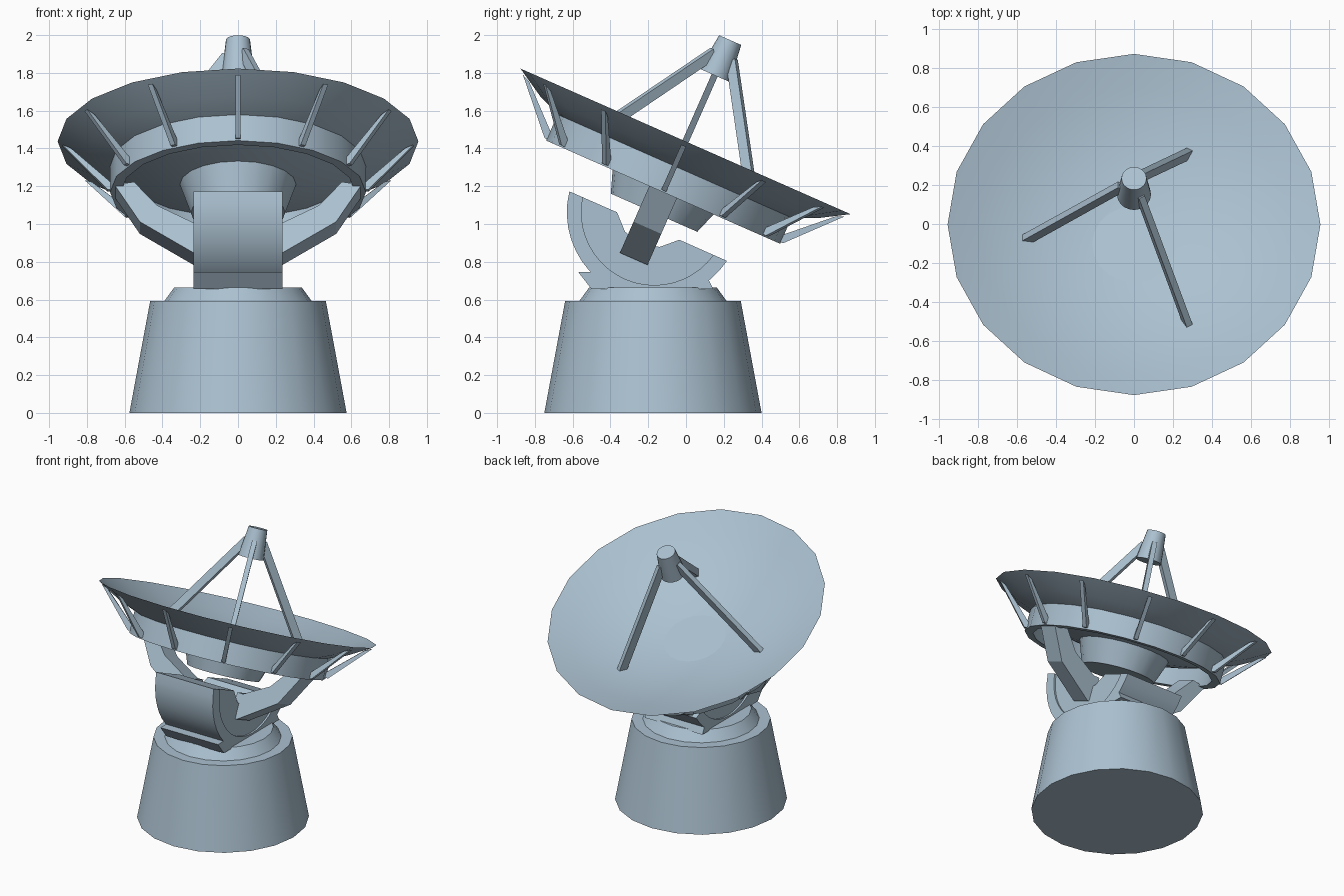
import bpy, bmesh, math
from mathutils import Matrix

if "Cube" in bpy.data.objects:
    bpy.data.objects.remove(bpy.data.objects["Cube"])

paint = bpy.data.materials.new("pale steel blue")
paint.diffuse_color = (0.41, 0.535, 0.635, 1)
paint.use_nodes = True
paint.node_tree.nodes["Principled BSDF"].inputs["Base Color"].default_value = paint.diffuse_color

# Tilted frame of the dish: origin at the rim centre, z along the dish axis
TILT = Matrix.Translation((0, -0.0025, 1.4375)) @ Matrix.Rotation(math.radians(-23.8), 4, 'X')
BASE = Matrix.Translation((0, -0.175, 0))
WORLD = Matrix.Identity(4)


def finish(name, bm, matrix, angle=35):
    bmesh.ops.remove_doubles(bm, verts=bm.verts, dist=1e-5)
    bmesh.ops.recalc_face_normals(bm, faces=bm.faces)
    mesh = bpy.data.meshes.new(name)
    bm.to_mesh(mesh)
    bm.free()
    mesh.transform(matrix)
    mesh.materials.append(paint)
    ob = bpy.data.objects.new(name, mesh)
    bpy.context.collection.objects.link(ob)
    bpy.ops.object.select_all(action='DESELECT')
    ob.select_set(True)
    bpy.context.view_layer.objects.active = ob
    bpy.ops.object.shade_smooth_by_angle(angle=math.radians(angle))
    return ob


def lathe(name, profile, matrix, closed=False, sides=20):
    """Turn a (radius, height) profile round the z axis."""
    bm = bmesh.new()
    rings = []
    for r, z in profile:
        if r == 0:
            rings.append([bm.verts.new((0, 0, z))] * sides)
        else:
            rings.append([bm.verts.new((r * math.cos(2 * math.pi * i / sides),
                                        r * math.sin(2 * math.pi * i / sides), z))
                          for i in range(sides)])
    pairs = list(zip(rings, rings[1:])) + ([(rings[-1], rings[0])] if closed else [])
    for a, b in pairs:
        for i in range(sides):
            j = (i + 1) % sides
            corners = list(dict.fromkeys((a[i], a[j], b[j], b[i])))
            bm.faces.new(corners)
    return finish(name, bm, matrix)


def prism(name, points, half, place, matrix):
    """Extrude a flat outline both ways; place(a, b, h) gives the 3D point."""
    bm = bmesh.new()
    lo = [bm.verts.new(place(a, b, -half)) for a, b in points]
    hi = [bm.verts.new(place(a, b, half)) for a, b in points]
    bm.faces.new(lo)
    bm.faces.new(hi)
    for i in range(len(points)):
        j = (i + 1) % len(points)
        bm.faces.new((lo[i], lo[j], hi[j], hi[i]))
    return finish(name, bm, matrix, 25)


def arc(cx, cy, r, a0, a1, n):
    return [(cx + r * math.cos(math.radians(a0 + (a1 - a0) * i / n)),
             cy + r * math.sin(math.radians(a0 + (a1 - a0) * i / n))) for i in range(n + 1)]


def side(a, b, h):          # outline in the y-z plane, thick along x
    return (h, a, b)


def radial(angle):          # outline in a radius-height plane at some angle
    c, s = math.cos(math.radians(angle)), math.sin(math.radians(angle))
    return lambda a, b, h: (a * c - h * s, a * s + h * c, b)


# Pedestal and turntable
lathe("pedestal", [(0, 0), (0.575, 0), (0.465, 0.592), (0, 0.592)], BASE)
lathe("turntable", [(0, 0.58), (0.39, 0.58), (0.39, 0.592), (0.337, 0.665), (0, 0.665)], BASE)

# Saddle cradling the elevation wheel
saddle = [(-0.50, 0.655), (-0.57, 0.745)] + arc(-0.16, 1.125, 0.46, 235.7, 304.3, 10) + [(0.145, 0.655)]
prism("saddle", saddle, 0.235, side, WORLD)

# Elevation wheel: half drum with a notch on top, plus a raised rim
wheel = arc(0, -0.41, 0.463, -10, -170, 20)
wheel += [(-0.18, -0.49), (-0.10, -0.567), (0, -0.592), (0.10, -0.567), (0.18, -0.49)]
prism("elevation_wheel", wheel, 0.222, side, TILT)
rim = arc(0, -0.41, 0.463, -10, -170, 20) + arc(0, -0.41, 0.386, -168, -12, 20)
prism("wheel_rim", rim, 0.235, side, TILT)

# Bent arms joining the wheel to the dish ring
arm = [(0.19, -0.68), (0.235, -0.68), (0.52, -0.50), (0.655, -0.285),
       (0.55, -0.27), (0.43, -0.405), (0.237, -0.505), (0.19, -0.505)]
for label, angle in (("right", 0), ("left", 180)):
    prism("yoke_arm_" + label, arm, 0.08, radial(angle), TILT)

# Dish: thin parabolic bowl
R, DEPTH = 0.955, 0.265
radii = [0, 0.16, 0.32, 0.48, 0.64, 0.8, R]
bowl = [(r, -DEPTH * (1 - (r / R) ** 2)) for r in radii]
under = [(r, z - 0.013) for r, z in bowl[:-1]]
lathe("dish", bowl + under[::-1], TILT)

# Backing ring and central hub under the dish
lathe("backing_ring", [(0.677, -0.294), (0.677, -0.137), (0.62, -0.160), (0.62, -0.294)], TILT, True)
lathe("hub", [(0, -0.25), (0.308, -0.25), (0.25, -0.413), (0, -0.413)], TILT)

# Struts from the ring to the dish rim
strut = [(0.665, -0.285), (0.69, -0.285), (0.93, -0.025), (0.885, -0.045), (0.665, -0.25)]
for i in range(12):
    prism("rim_strut_%d" % (i + 1), strut, 0.014, radial(30 * i), TILT)

# Feed head on three legs
lathe("feed_head", [(0, 0.382), (0.087, 0.382), (0.064, 0.586), (0, 0.586)], TILT)
leg = [(0.082, 0.506), (0.04, 0.47), (0.52, -0.193), (0.577, -0.175)]
for i, angle in enumerate((60, 180, 300)):
    prism("feed_leg_%d" % (i + 1), leg, 0.017, radial(angle), TILT)
